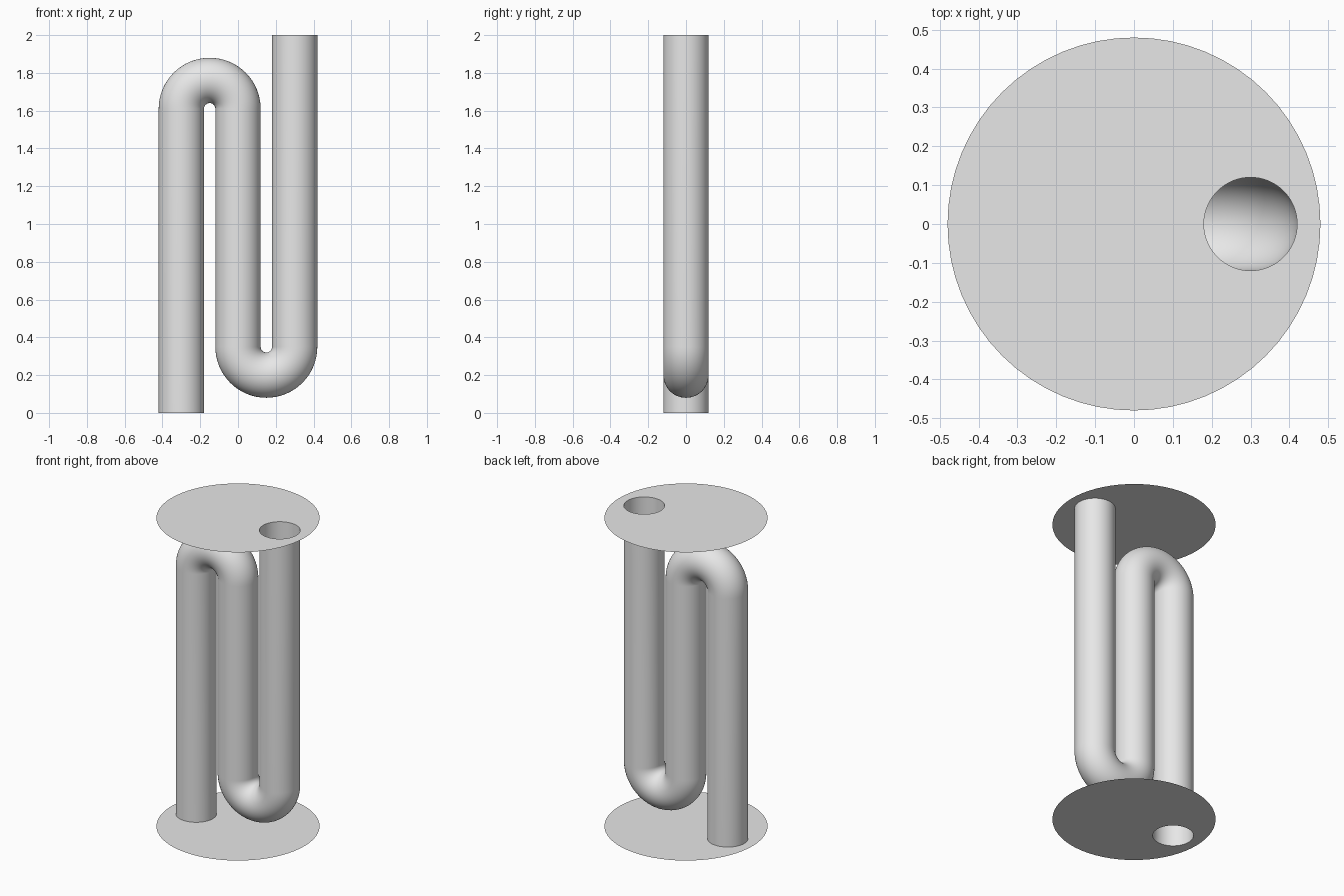
import bpy, bmesh
from math import sin, cos, pi, radians
from mathutils import Vector

SIDES = 64
PIPE_R, DISC_R = 0.12, 0.48
BEND_R, LEG_X = 0.15, 0.3
HEIGHT, LOW_Z, HIGH_Z = 2.0, 0.35, 1.61

if "Cube" in bpy.data.objects:
    bpy.data.objects.remove(bpy.data.objects["Cube"])

grey = bpy.data.materials.new("plain grey")
grey.use_nodes = True
grey.diffuse_color = (0.8, 0.8, 0.8, 1)
grey.node_tree.nodes["Principled BSDF"].inputs["Base Color"].default_value = (0.8, 0.8, 0.8, 1)


def ring(bm, centre, radius, u=Vector((1, 0, 0)), v=Vector((0, 1, 0))):
    angles = [2 * pi * i / SIDES for i in range(SIDES)]
    return [bm.verts.new(centre + radius * (u * cos(a) + v * sin(a))) for a in angles]


def skin(bm, a, b):
    for i in range(SIDES):
        j = (i + 1) % SIDES
        bm.faces.new((a[i], a[j], b[j], b[i]))


def finish(bm, name, smooth):
    mesh = bpy.data.meshes.new(name)
    bm.to_mesh(mesh)
    bm.free()
    mesh.materials.append(grey)
    for poly in mesh.polygons:
        poly.use_smooth = smooth
    obj = bpy.data.objects.new(name, mesh)
    bpy.context.collection.objects.link(obj)
    return obj


# Flat end discs, each with a round opening for the pipe
def disc(name, z, hole_x):
    bm = bmesh.new()
    hole = ring(bm, Vector((hole_x, 0, z)), PIPE_R)
    rim = ring(bm, Vector((0, 0, z)), DISC_R)
    skin(bm, rim, hole)
    finish(bm, name, False)


disc("bottom_disc", 0, -LEG_X)
disc("top_disc", HEIGHT, LEG_X)

# Open pipe: stations hold a centre and the across direction of each ring
X = Vector((1, 0, 0))
STEPS = 32
stations = [(Vector((-LEG_X, 0, 0)), X)]
for i in range(STEPS + 1):      # upper bend
    a = pi * i / STEPS
    out = Vector((cos(a), 0, -sin(a)))
    stations.append((Vector((-BEND_R, 0, HIGH_Z)) - BEND_R * out, out))
for i in range(STEPS + 1):      # lower bend
    a = pi * i / STEPS
    out = Vector((-cos(a), 0, -sin(a)))
    stations.append((Vector((BEND_R, 0, LOW_Z)) + BEND_R * out, out))
stations.append((Vector((LEG_X, 0, HEIGHT)), X))

bm = bmesh.new()
rings = [ring(bm, c, PIPE_R, u) for c, u in stations]
for a, b in zip(rings, rings[1:]):
    skin(bm, a, b)
finish(bm, "serpentine_pipe", True)
